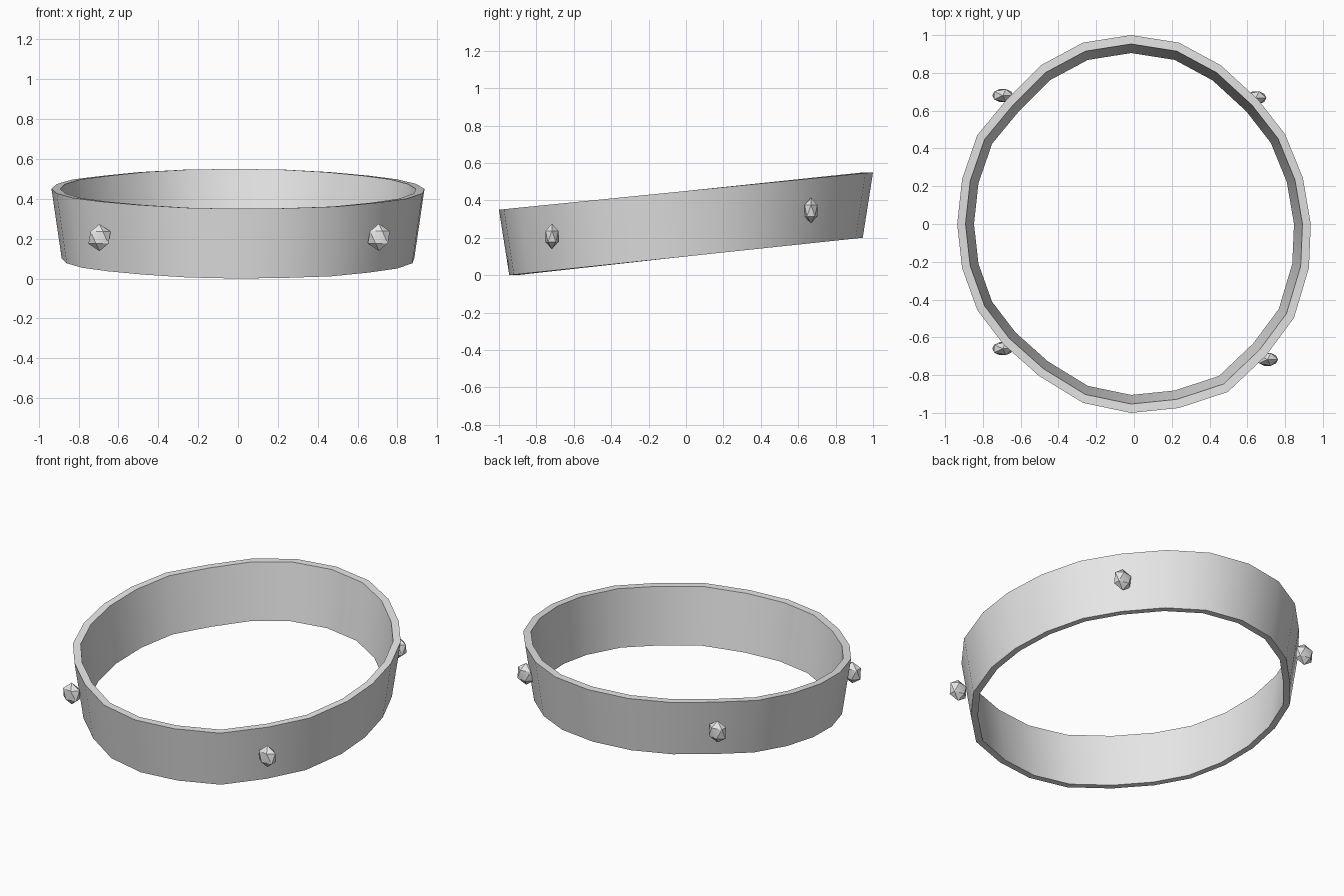
import bpy, bmesh, math
from mathutils import Matrix

if "Cube" in bpy.data.objects:
    bpy.data.objects.remove(bpy.data.objects["Cube"])

metal = bpy.data.materials.new("plain_grey")
metal.diffuse_color = (0.8, 0.8, 0.8, 1)
metal.use_nodes = True
metal.node_tree.nodes["Principled BSDF"].inputs["Base Color"].default_value = metal.diffuse_color


def finish(bm, name):
    """Turn a bmesh into a smooth object that keeps its sharp edges."""
    bmesh.ops.recalc_face_normals(bm, faces=bm.faces[:])
    mesh = bpy.data.meshes.new(name)
    bm.to_mesh(mesh)
    bm.free()
    mesh.materials.append(metal)
    obj = bpy.data.objects.new(name, mesh)
    bpy.context.collection.objects.link(obj)
    bpy.ops.object.select_all(action='DESELECT')
    obj.select_set(True)
    bpy.context.view_layer.objects.active = obj
    bpy.ops.object.shade_smooth_by_angle(angle=math.radians(30))
    return obj


# Slightly uneven 24-sided outline of the band, clockwise from the back
outline = [(-.016, 1), (.238, .96), (.46, .84), (.656, .66), (.80, .475), (.894, .245),
           (.936, 0), (.926, -.233), (.847, -.497), (.698, -.698), (.497, -.889), (.238, -.974),
           (-.016, -1), (-.27, -.947), (-.503, -.804), (-.693, -.635), (-.83, -.455), (-.91, -.233),
           (-.936, 0), (-.91, .238), (-.83, .47), (-.672, .661), (-.492, .841), (-.27, .96)]

# Band: (scale of outline, height at the middle), tapering down and tilted up to the back
section = [(1.0, .45), (.945, .10), (.905, .10), (.953, .45)]
bm = bmesh.new()
loops = [[bm.verts.new((x * s, y * s, h + .1 * y)) for x, y in outline] for s, h in section]
n = len(outline)
for k, a in enumerate(loops):
    b = loops[(k + 1) % len(loops)]
    for i in range(n):
        j = (i + 1) % n
        bm.faces.new((a[i], a[j], b[j], b[i]))
finish(bm, "tilted_band")

# Four flattened studs around the outside of the band
studs = {"front_left_stud": (-.695, -.66, .205), "front_right_stud": (.707, -.717, .207),
         "back_right_stud": (.645, .668, .345), "back_left_stud": (-.695, .68, .345)}
for name, place in studs.items():
    bm = bmesh.new()
    bmesh.ops.create_icosphere(bm, subdivisions=1, radius=1)
    bmesh.ops.transform(bm, verts=bm.verts[:],
                        matrix=Matrix.Translation(place) @ Matrix.Diagonal((.062, .04, .068, 1)))
    finish(bm, name)
